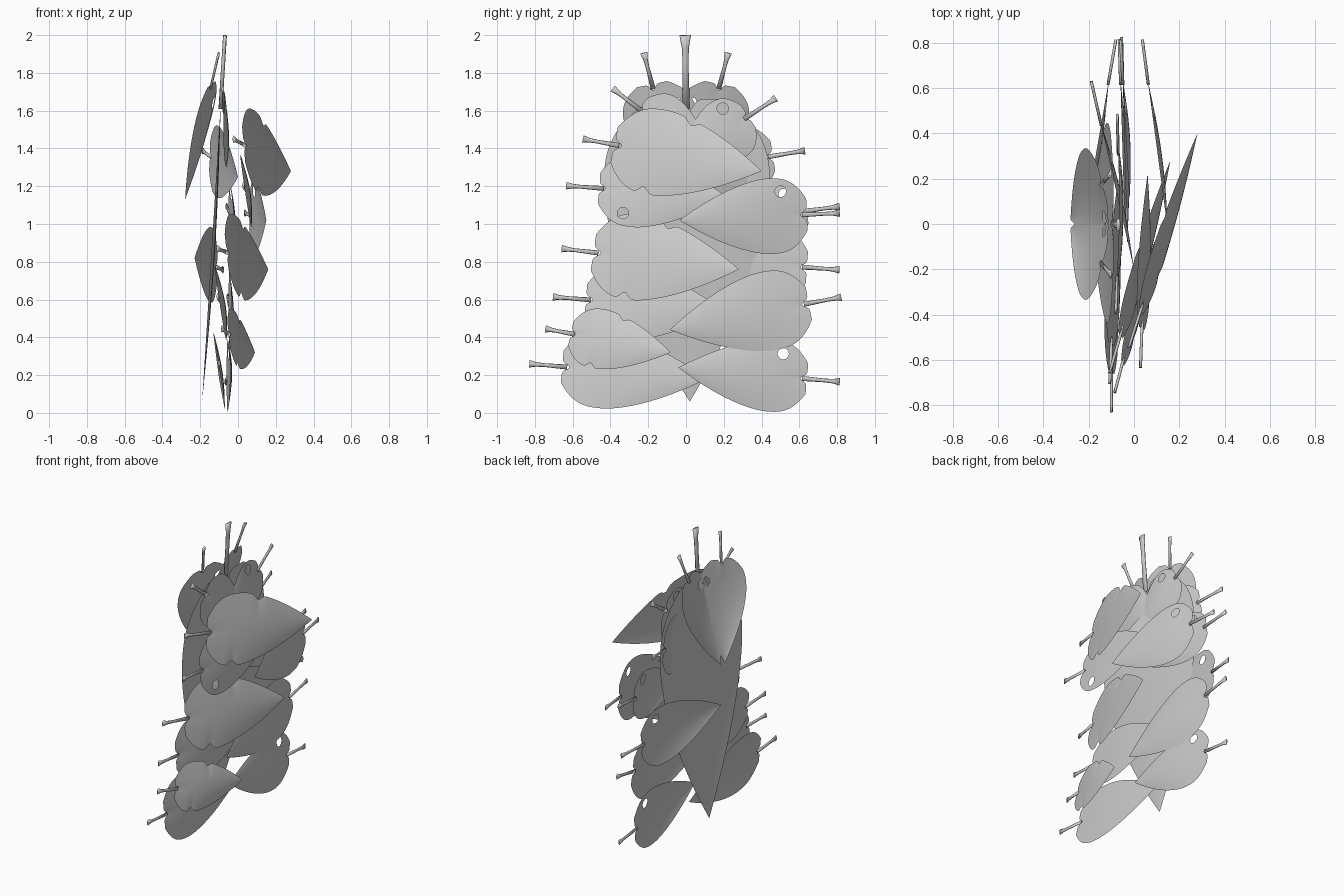
import bpy, bmesh, math
from mathutils import Vector

if "Cube" in bpy.data.objects:
    bpy.data.objects.remove(bpy.data.objects["Cube"])

grey = bpy.data.materials.new("pale grey")
grey.diffuse_color = (0.6, 0.6, 0.6, 1)
grey.use_nodes = True
grey.node_tree.nodes["Principled BSDF"].inputs["Base Color"].default_value = grey.diffuse_color


def width(u):
    """Relative half width of a heart-shaped leaf, from base (0) to tip (1)."""
    if u < .3:
        return .42 + .58 * (1 - (1 - u / .3) ** 3)
    return 1 - ((u - .3) / .7) ** 1.6


def finish(name, bm):
    me = bpy.data.meshes.new(name)
    bm.to_mesh(me)
    bm.free()
    me.materials.append(grey)
    for p in me.polygons:
        p.use_smooth = True
    ob = bpy.data.objects.new(name, me)
    bpy.context.collection.objects.link(ob)


def stem(name, inner, outer, r):
    """Thin stalk that flares at its cut end."""
    d = (outer - inner).normalized()
    p = d.cross(Vector((1, 0, 0))).normalized()
    q = d.cross(p)
    bm = bmesh.new()
    rings = []
    for t, k in ((-.15, 1.2), (.55, .9), (.8, 1.1), (1, 1.8)):
        c = inner.lerp(outer, t)
        rings.append([bm.verts.new(c + (p * math.cos(m * math.pi / 4) * k
                                        + q * math.sin(m * math.pi / 4) * .6) * r) for m in range(8)])
    for ra, rb in zip(rings, rings[1:]):
        for m in range(8):
            bm.faces.new((ra[m], ra[(m + 1) % 8], rb[(m + 1) % 8], rb[m]))
    bm.faces.new(rings[-1])
    bm.faces.new(rings[0][::-1])
    bmesh.ops.recalc_face_normals(bm, faces=bm.faces)
    finish(name, bm)


def leaf(name, base, tip, half, side=(0, 0, 1), eyelet=0, bitten=False, stalk=.175, r=.011):
    """Domed heart blade with a stalk; eyelet is +1 / -1 for the upper / lower lobe."""
    base, tip = Vector(base), Vector(tip)
    length = (tip - base).length
    a = (tip - base).normalized()
    s = Vector(side)
    s = (s - a * s.dot(a)).normalized()
    n = a.cross(s)
    if n.x < 0:
        n = -n
    rows, cols = 48, 28
    bm = bmesh.new()
    grid = []
    for i in range(rows + 1):
        u = (i / rows) ** 1.3
        line = []
        for j in range(cols + 1):
            k = 2 * j / cols - 1
            h = half * width(u)
            # nibbled edges
            if bitten:
                h *= 1 - .16 * math.exp(-((u - (.48 if k > 0 else .25)) / .035) ** 2)
            notch = .05 * math.exp(-(k / .22) ** 2) * max(0, 1 - u * 4)
            dome = .018 * (1 - k * k) * math.sin(math.pi * u)
            line.append(bm.verts.new(base + a * length * (u + notch) + s * h * k + n * dome))
        grid.append(line)
    for i in range(rows):
        for j in range(cols):
            bm.faces.new((grid[i][j], grid[i + 1][j], grid[i + 1][j + 1], grid[i][j + 1]))
    # round eyelet
    if eyelet:
        radius = .03
        c = base + a * length * .2 + s * half * .64 * eyelet
        inplane = lambda v: (v.co - c) - n * (v.co - c).dot(n)
        inner = [v for v in bm.verts if inplane(v).length < radius]
        rim = {w for v in inner for f in v.link_faces for w in f.verts} - set(inner)
        bmesh.ops.delete(bm, geom=inner, context='VERTS')
        for v in rim:
            d = inplane(v)
            v.co += d.normalized() * radius - d
    bmesh.ops.remove_doubles(bm, verts=bm.verts, dist=1e-5)
    finish(name, bm)
    stem(name.replace("leaf", "stalk"), base, base - a * stalk, r)


# large central blade
leaf("central_leaf", (-.09, 0, 1.66), (-.19, .02, .06), .44, (0, 1, 0), stalk=.34, r=.017)

# crown pair hanging behind, tips almost meeting
for m, word in ((-1, "left"), (1, "right")):
    leaf(f"crown_leaf_{word}", (-.14, m * .18, 1.74), (-.28, m * .02, 1.13), .2,
         (-.2 * m, 1, 0), eyelet=-m)

# shoulders
leaf("shoulder_leaf_left", (-.075, -.25, 1.61), (-.06, .15, 1.3), .17)
leaf("shoulder_leaf_right", (-.07, .33, 1.57), (-.06, -.05, 1.32), .17, eyelet=1)

# left column, top to bottom, leaning inward; every other leaf is nibbled
left = [((.03, -.38, 1.42), (.28, .40, 1.28), .23),
        ((.035, -.46, 1.19), (.06, .22, 1.14), .195),
        ((-.06, -.49, .85), (.16, .28, .76), .23),
        ((-.1, -.53, .6), (-.07, .2, .54), .2),
        ((-.05, -.61, .42), (.09, -.08, .32), .16),
        ((-.1, -.655, .245), (-.1, .11, .18), .205)]
for i, (base, tip, half) in enumerate(left):
    leaf(f"left_leaf_{i + 1}", base, tip, half, (-.15, 0, 1),
         eyelet=-1 if i == 1 else 0, bitten=i % 2 == 0, stalk=.14 if i == 4 else .175)

# right column, top to bottom
right = [((-.15, .46, 1.36), (0, -.2, 1.25), .19),
         ((-.05, .64, 1.07), (-.02, .1, 1.0), .16),
         ((.06, .64, 1.05), (.15, -.035, 1.02), .2),
         ((-.11, .64, .77), (-.23, -.05, .82), .2),
         ((-.05, .65, .58), (-.03, -.085, .44), .21),
         ((-.06, .64, .18), (-.04, -.04, .24), .19)]
for i, (base, tip, half) in enumerate(right):
    leaf(f"right_leaf_{i + 1}", base, tip, half, eyelet=1 if i in (1, 2, 3, 5) else 0)
